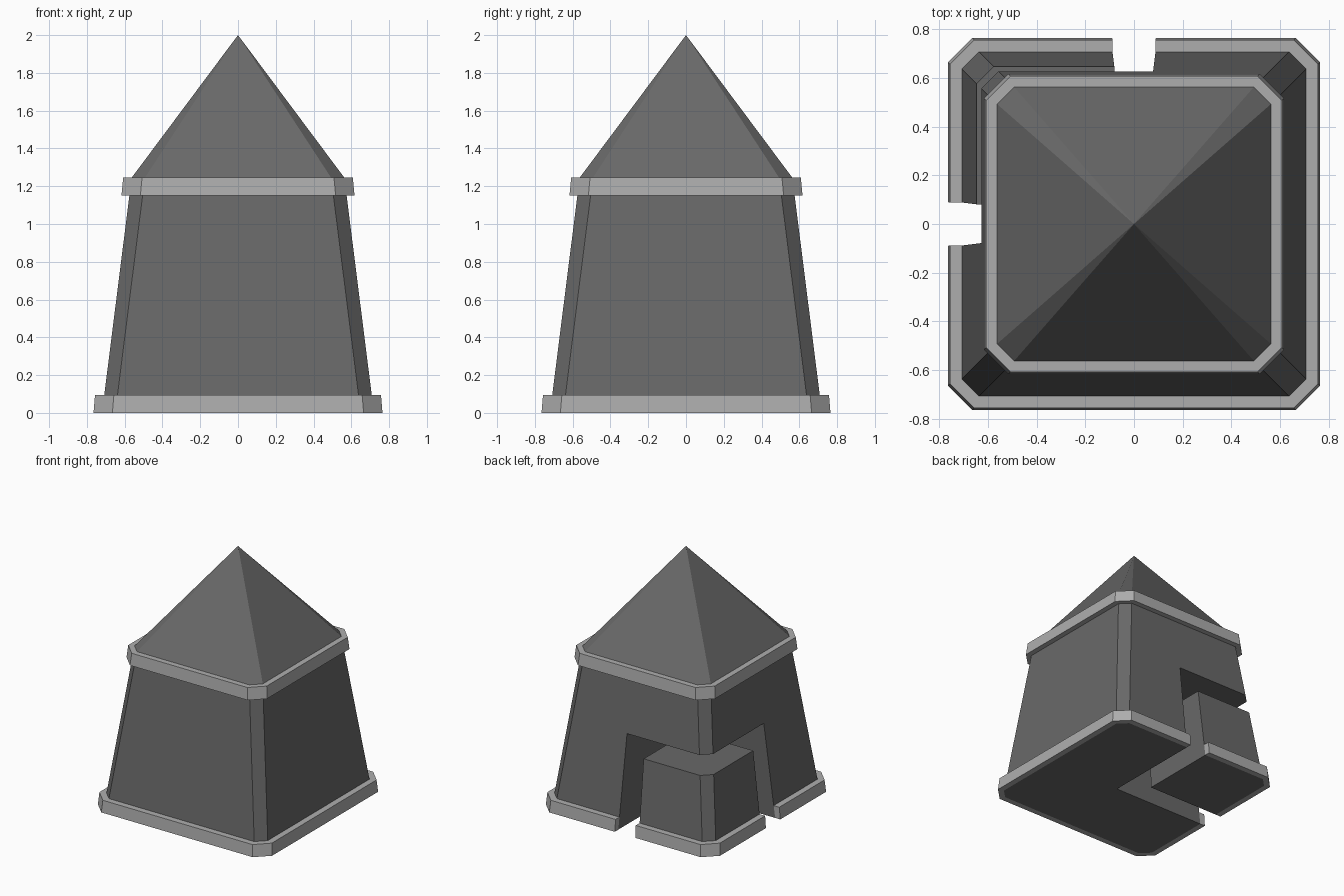
import bpy, bmesh

if "Cube" in bpy.data.objects:
    bpy.data.objects.remove(bpy.data.objects["Cube"])

SLOT_TOP, BLOCK_TOP, EAVE, APEX = 0.73, 0.58, 1.245, 2.0
BAND_H = 0.095


def wall(z):
    # half width of the tapered tower at height z
    return 0.72 - 0.126 * z


def slot(z):
    # half width of the slot, tapering with the walls
    return 0.125 * wall(z)


def octagon(w, c, z):
    # chamfered square
    d = w - c
    return [(d, w, z), (w, d, z), (w, -d, z), (d, -w, z),
            (-d, -w, z), (-w, -d, z), (-w, d, z), (-d, w, z)]


def main_path(w, c, z):
    # outline of the tower, open at the back-left corner
    k = slot(z)
    return [(k, w, z)] + octagon(w, c, z)[:6] + [(-w, -k, z)]


def corner_path(w, c, z):
    # outline of the separate back-left corner
    k = slot(z)
    return [(-w, k, z)] + octagon(w, c, z)[6:] + [(-k, w, z)]


def material(name, v):
    m = bpy.data.materials.new(name)
    m.diffuse_color = (v, v, v, 1)
    m.use_nodes = True
    m.node_tree.nodes["Principled BSDF"].inputs["Base Color"].default_value = m.diffuse_color
    return m


DARK, LIGHT = material("dark_stone", 0.14), material("light_stone", 0.42)


def add_rings(bm, rings, closed=True):
    # skin neighbouring rings with quads
    vs = [[bm.verts.new(p) for p in r] for r in rings]
    n = len(vs[0])
    for a, b in zip(vs, vs[1:]):
        for i in range(n if closed else n - 1):
            j = (i + 1) % n
            bm.faces.new((a[i], a[j], b[j], b[i]))
    return vs


def finish(name, bm, mat):
    bmesh.ops.remove_doubles(bm, verts=bm.verts, dist=1e-5)
    bmesh.ops.recalc_face_normals(bm, faces=bm.faces)
    me = bpy.data.meshes.new(name)
    bm.to_mesh(me)
    bm.free()
    me.materials.append(mat)
    ob = bpy.data.objects.new(name, me)
    bpy.context.collection.objects.link(ob)


# tower: notched lower walls, slot ceiling, full upper walls
bm = bmesh.new()
k = slot(SLOT_TOP)
lower = [main_path(wall(z), 0.07, z) + [(slot(z), -slot(z), z)] for z in (0, SLOT_TOP)]
vs = add_rings(bm, lower)
bm.faces.new(vs[0])
top = octagon(wall(SLOT_TOP), 0.07, SLOT_TOP)
low = lower[1]
ceiling = [low[0], top[7], top[6], low[7], low[8]]
bm.faces.new([bm.verts.new(p) for p in ceiling])
full = [[low[0]] + octagon(wall(SLOT_TOP), 0.07, SLOT_TOP)[:6] + [low[7]] + top[6:]]
we, ke = wall(EAVE), slot(EAVE)
oe = octagon(we, 0.07, EAVE)
full.append([(ke, we, EAVE)] + oe[:6] + [(-we, -ke, EAVE)] + oe[6:])
vs = add_rings(bm, full)
bm.faces.new(vs[1])
finish("tower_body", bm, DARK)

# pyramid roof
bm = bmesh.new()
base = [bm.verts.new(p) for p in octagon(we, 0.07, EAVE)]
tip = bm.verts.new((0, 0, APEX))
for i in range(8):
    bm.faces.new((base[i], base[(i + 1) % 8], tip))
finish("roof", bm, DARK)

# separate corner block
bm = bmesh.new()
vs = add_rings(bm, [corner_path(wall(z), 0.07, z) + [(-slot(z), slot(z), z)]
                    for z in (0, BLOCK_TOP)])
bm.faces.new(vs[0])
bm.faces.new(vs[1])
finish("corner_block", bm, DARK)


def band(name, path, profile, closed):
    # sweep a four-point profile around an outline
    bm = bmesh.new()
    rings = [path(*p) for p in profile]
    vs = add_rings(bm, rings + [rings[0]], closed)
    if not closed:
        for end in (0, -1):
            bm.faces.new([r[end] for r in vs[:4]])
    finish(name, bm, LIGHT)


# trim bands around the foot and the eaves
foot = [(0.765, 0.1, 0), (0.757, 0.1, BAND_H),
        (wall(BAND_H), 0.07, BAND_H), (wall(0), 0.07, 0)]
eaves = [(0.617, 0.1, 1.15), (0.608, 0.1, EAVE),
         (we, 0.07, EAVE), (wall(1.15), 0.07, 1.15)]
band("base_band", main_path, foot, False)
band("corner_base_band", corner_path, foot, False)
band("eaves_band", octagon, eaves, True)
